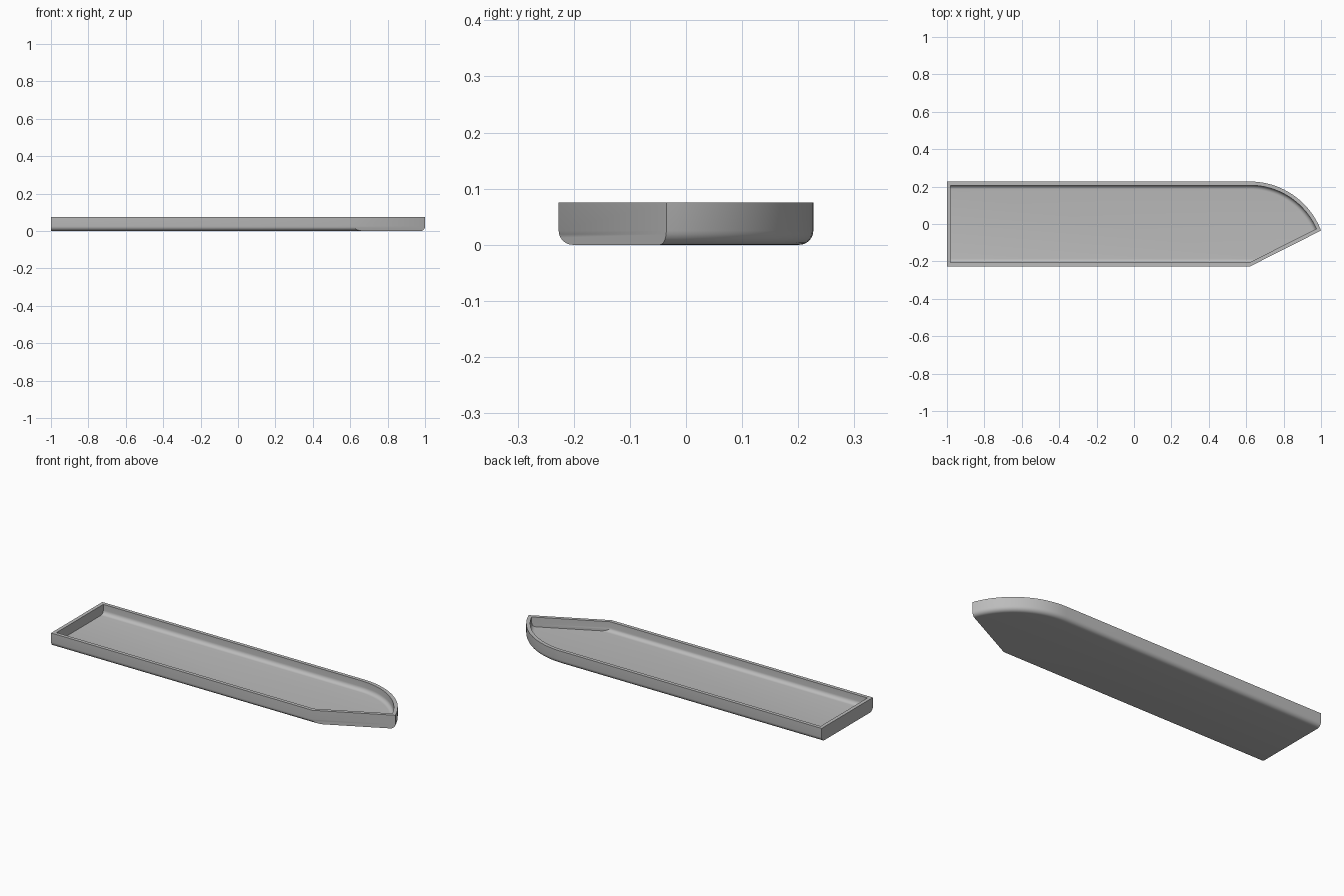
import bpy, bmesh, math
from mathutils import Vector
from mathutils.geometry import intersect_line_line_2d  # noqa: F401

if "Cube" in bpy.data.objects:
    bpy.data.objects.remove(bpy.data.objects["Cube"])

HALF_W, HEIGHT, WALL, FLOOR = 0.227, 0.075, 0.02, 0.021
OUTER_R, INNER_R, STEPS, ARC = 0.025, 0.022, 6, 24
SHOULDER, TIP_Y = 0.62, -0.035

# Plan outline, counter-clockwise: straight side, slanted nose, curved nose, straight side, flat end
run, rise = 1 - SHOULDER, HALF_W - TIP_Y
radius = (run ** 2 + rise ** 2) / (2 * rise)
centre = Vector((SHOULDER, HALF_W - radius))
start = math.atan2(TIP_Y - centre.y, run)
outline = [Vector((-1, -HALF_W)), Vector((SHOULDER, -HALF_W))]
for i in range(ARC + 1):
    a = start + (math.pi / 2 - start) * i / ARC
    outline.append(centre + radius * Vector((math.cos(a), math.sin(a))))
outline.append(Vector((-1, HALF_W)))
count = len(outline)

# The slanted nose and the flat end keep square edges; the other sides are rounded
rounded = [i not in (1, count - 1) for i in range(count)]


def inset_outline(base, extra):
    """Move every side inwards by base, plus extra on the rounded sides."""
    points = []
    for i, p in enumerate(outline):
        d1 = (p - outline[i - 1]).normalized()
        d2 = (outline[(i + 1) % count] - p).normalized()
        n1, n2 = Vector((-d1.y, d1.x)), Vector((-d2.y, d2.x))
        o1 = base + extra * rounded[i - 1]
        o2 = base + extra * rounded[i]
        det = n1.x * n2.y - n1.y * n2.x
        if abs(det) < 1e-5:
            points.append(p + n1 * o1)
        else:
            points.append(p + Vector((o1 * n2.y - o2 * n1.y, o2 * n1.x - o1 * n2.x)) / det)
    return points


def fillet(base, r, z0):
    """Levels (base, extra, z) from the wall down to the flat."""
    angles = [math.pi / 2 * i / STEPS for i in range(STEPS + 1)]
    return [(base, r * (1 - math.cos(a)), z0 + r * (1 - math.sin(a))) for a in angles]


levels = fillet(0, OUTER_R, 0)[::-1]
levels += [(0, 0, HEIGHT), (WALL, 0, HEIGHT)]
levels += fillet(WALL, INNER_R, FLOOR)

# Tray shell: outside, rim and inside joined as one skin
bm = bmesh.new()
rings = [[bm.verts.new((p.x, p.y, z)) for p in inset_outline(b, e)] for b, e, z in levels]
for low, high in zip(rings, rings[1:]):
    for i in range(count):
        j = (i + 1) % count
        bm.faces.new((low[i], low[j], high[j], high[i]))
bm.faces.new(rings[0][::-1])
bm.faces.new(rings[-1])
bmesh.ops.recalc_face_normals(bm, faces=bm.faces)
mesh = bpy.data.meshes.new("tray")
bm.to_mesh(mesh)
bm.free()

tray = bpy.data.objects.new("tray", mesh)
bpy.context.collection.objects.link(tray)

# Plain grey finish
grey = bpy.data.materials.new("plain_grey")
grey.use_nodes = True
colour = (0.5, 0.5, 0.5, 1)
grey.diffuse_color = colour
grey.node_tree.nodes["Principled BSDF"].inputs["Base Color"].default_value = colour
mesh.materials.append(grey)

bpy.ops.object.select_all(action="DESELECT")
tray.select_set(True)
bpy.context.view_layer.objects.active = tray
bpy.ops.object.shade_smooth_by_angle(angle=math.radians(30))
